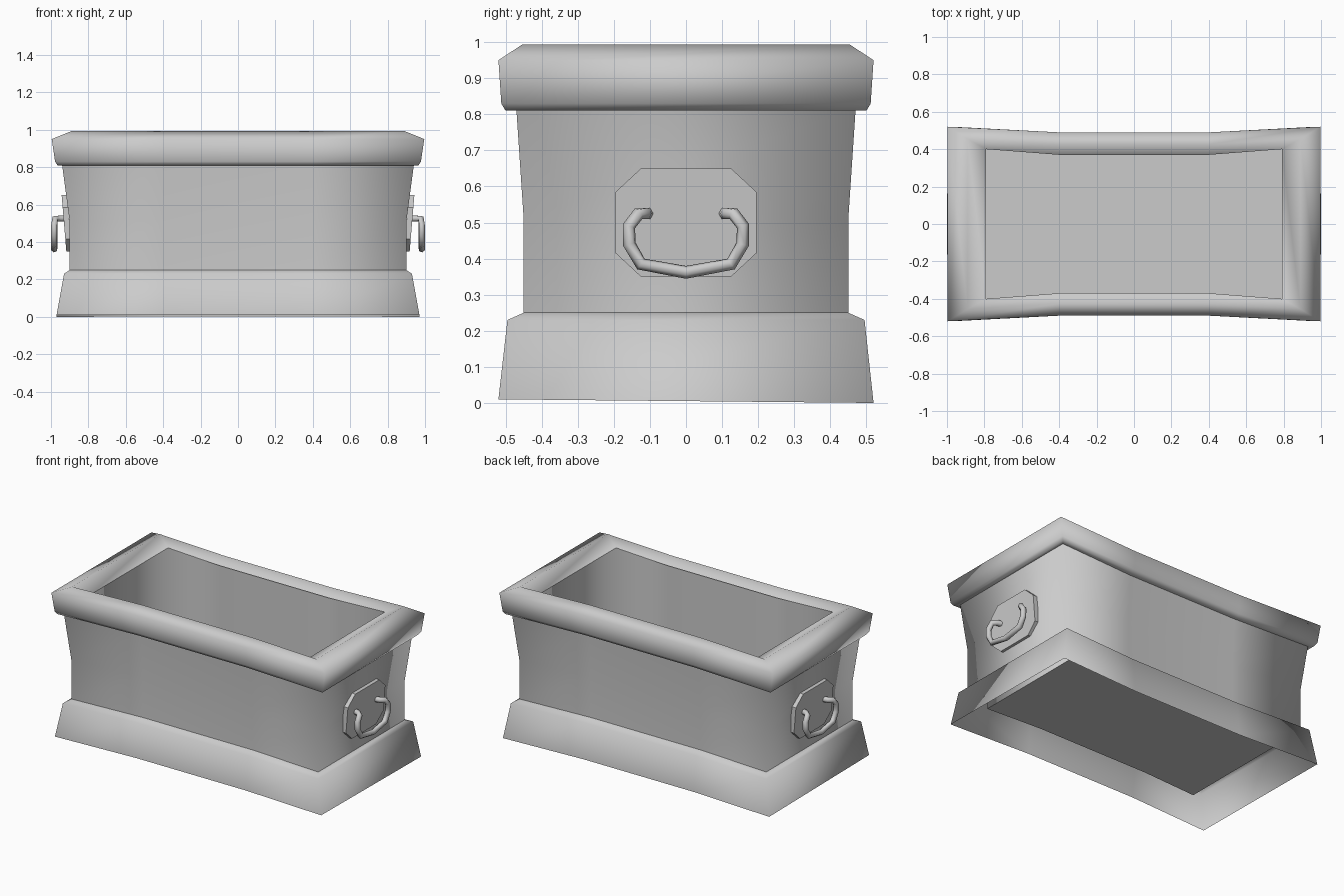
import bpy, bmesh, math
from mathutils import Vector

if "Cube" in bpy.data.objects:
    bpy.data.objects.remove(bpy.data.objects["Cube"])


def link_mesh(name, bm, smooth=True):
    bmesh.ops.recalc_face_normals(bm, faces=bm.faces)
    me = bpy.data.meshes.new(name)
    bm.to_mesh(me)
    bm.free()
    for p in me.polygons:
        p.use_smooth = smooth
    ob = bpy.data.objects.new(name, me)
    bpy.context.collection.objects.link(ob)
    return ob


def band(name, profile, bow=0.03, floor=False, inward=False):
    """Stack of plan outlines (corner x, corner y, z) with long sides bowed inward."""
    bm = bmesh.new()
    loops = []
    for x, y, z in profile:
        m = y - bow
        plan = [(x, -y), (x, y), (0.4, m), (-0.4, m),
                (-x, y), (-x, -y), (-0.4, -m), (0.4, -m)]
        loops.append([bm.verts.new((px, py, z)) for px, py in plan])
    for a, b in zip(loops, loops[1:]):
        for i in range(8):
            j = (i + 1) % 8
            bm.faces.new((a[i], a[j], b[j], b[i]))
    ob = link_mesh(name, bm)
    if inward:
        ob.data.flip_normals()
    if floor:
        fb = bmesh.new()
        fb.faces.new([fb.verts.new(v.co) for v in loop_coords(profile[-1], bow)])
        link_mesh("inner_floor", fb, False)
    return ob


class P:
    def __init__(self, co):
        self.co = co


def loop_coords(row, bow):
    x, y, z = row
    m = y - bow
    return [P(Vector((px, py, z))) for px, py in
            [(x, -y), (x, y), (0.4, m), (-0.4, m), (-x, y), (-x, -y), (-0.4, -m), (0.4, -m)]]


# flared plinth, open underneath; very slightly uneven at the bottom
plinth = band("base_plinth", [(0.97, 0.52, 0.005), (0.93, 0.495, 0.23), (0.90, 0.45, 0.25)])
for v in plinth.data.vertices:
    if v.co.z < 0.1:
        v.co.z -= 0.0096 * v.co.y

# waisted body
band("body", [(0.90, 0.45, 0.25), (0.90, 0.45, 0.51), (0.94, 0.47, 0.81)])

# rounded rim
band("rim", [(0.94, 0.47, 0.81), (0.965, 0.50, 0.81), (0.978, 0.512, 0.83),
             (0.996, 0.52, 0.95), (0.89, 0.455, 0.993), (0.79, 0.40, 0.95)])

# inner walls and floor
band("inner_walls", [(0.79, 0.40, 0.95), (0.79, 0.40, 0.13)], bow=0.022, floor=True, inward=True)

# handle plates and drop handles on both ends
plate = [(0.125, 0.35), (0.195, 0.415), (0.195, 0.585), (0.125, 0.65),
         (-0.125, 0.65), (-0.195, 0.585), (-0.195, 0.415), (-0.125, 0.35)]
half = [(0.91, 0.105, 0.525), (0.955, 0.112, 0.525), (0.978, 0.132, 0.524), (0.982, 0.158, 0.49),
        (0.982, 0.157, 0.44), (0.982, 0.125, 0.385)]
path = half + [(0.982, 0, 0.362)] + [(x, -y, z) for x, y, z in reversed(half)]

for side, s in (("right", 1), ("left", -1)):
    bm = bmesh.new()
    rings = []
    for dx in (-0.03, 0.0):
        rings.append([bm.verts.new((s * (0.918 + 0.025 * (z - 0.35) / 0.3 + dx), y, z))
                      for y, z in plate])
    for i in range(8):
        j = (i + 1) % 8
        bm.faces.new((rings[0][i], rings[0][j], rings[1][j], rings[1][i]))
    bm.faces.new(rings[0])
    bm.faces.new(rings[1])
    link_mesh(side + "_handle_plate", bm, False)

    cu = bpy.data.curves.new(side + "_handle", 'CURVE')
    cu.dimensions = '3D'
    cu.bevel_depth = 0.018
    cu.bevel_resolution = 1
    cu.use_fill_caps = True
    sp = cu.splines.new('POLY')
    sp.points.add(len(path) - 1)
    for p, (x, y, z) in zip(sp.points, path):
        p.co = (s * x, y, z, 1)
    sp.use_smooth = True
    bpy.context.collection.objects.link(bpy.data.objects.new(side + "_handle", cu))
